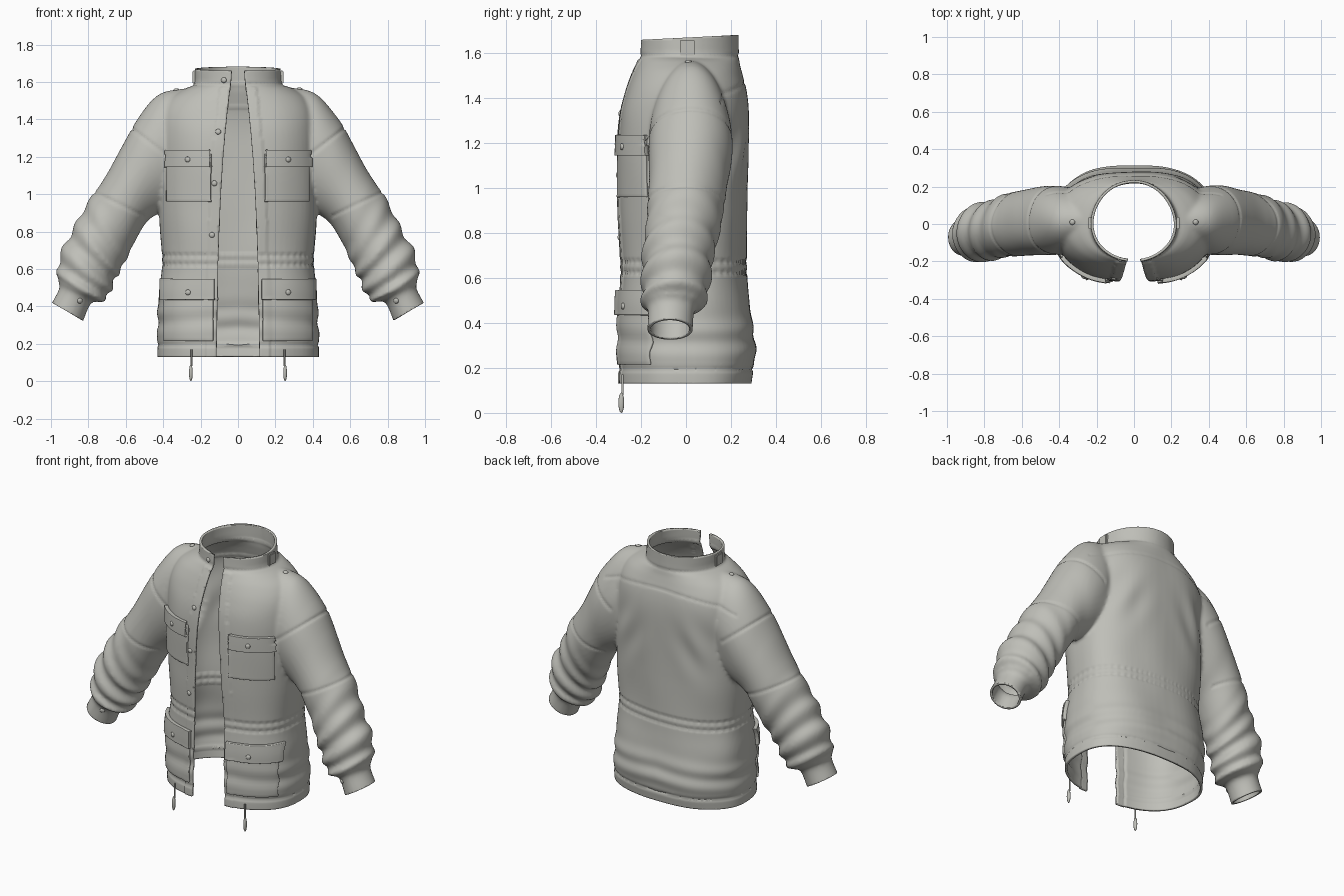
import bpy, bmesh, math
from mathutils import Vector, Matrix, noise
from mathutils.bvhtree import BVHTree

if "Cube" in bpy.data.objects:
    bpy.data.objects.remove(bpy.data.objects["Cube"])

GREY = (0.52, 0.52, 0.48, 1)
cloth = bpy.data.materials.new("warm grey cloth")
cloth.use_nodes = True
cloth.diffuse_color = GREY
cloth.node_tree.nodes["Principled BSDF"].inputs["Base Color"].default_value = GREY


def finish(bm, name, angle=40):
    mesh = bpy.data.meshes.new(name)
    bm.to_mesh(mesh)
    bm.free()
    obj = bpy.data.objects.new(name, mesh)
    bpy.context.collection.objects.link(obj)
    mesh.materials.append(cloth)
    bpy.ops.object.select_all(action='DESELECT')
    obj.select_set(True)
    bpy.context.view_layer.objects.active = obj
    bpy.ops.object.shade_smooth_by_angle(angle=math.radians(angle))
    return obj


def spline(keys, steps):
    """Smooth samples through key tuples."""
    out = []
    for i in range(len(keys) - 1):
        p = [keys[min(max(i + k, 0), len(keys) - 1)] for k in (-1, 0, 1, 2)]
        for s in range(steps):
            t = s / steps
            out.append([b + t / 2 * (c - a + t * (2*a - 5*b + 4*c - d + t * (3*(b - c) + d - a)))
                        for a, b, c, d in zip(*p)])
    return out + [list(keys[-1])]


def loft(bm, rings):
    rows = [[bm.verts.new(p) for p in ring] for ring in rings]
    n = len(rows[0])
    for r0, r1 in zip(rows, rows[1:]):
        for i in range(n):
            bm.faces.new((r0[i], r0[(i + 1) % n], r1[(i + 1) % n], r1[i]))
    bm.faces.new(rows[0])
    bm.faces.new(rows[-1])


def bump(d, width):
    return math.exp(-(d / width) ** 2)


def gap(z):
    """Half width of the front opening."""
    t = min(max((z - 0.13) / 1.5, 0), 1)
    return 0.115 - 0.02 * t - 0.06 * t ** 3


ANGLES = [i * math.tau / 64 for i in range(64)]

# Torso: height, half width, front depth, back depth, squareness
TORSO = [(0.05, .425, .29, .28, 2.5), (0.13, .43, .298, .288, 2.5), (0.3, .43, .298, .31, 2.5),
         (0.48, .425, .297, .285, 2.5), (0.65, .405, .29, .268, 2.5), (0.9, .42, .297, .272, 2.5),
         (1.15, .42, .305, .278, 2.5), (1.32, .42, .295, .28, 2.5), (1.43, .41, .268, .27, 2.4),
         (1.51, .37, .238, .25, 2.2), (1.56, .30, .214, .237, 2.1), (1.59, .24, .206, .235, 2),
         (1.64, .232, .202, .232, 2), (1.75, .228, .20, .23, 2)]
bm = bmesh.new()
rings = []
for z, a, front, back, e in spline(TORSO, 6):
    ring = []
    for t in ANGLES:
        c, s = math.cos(t), math.sin(t)
        x = a * math.copysign(abs(c) ** (2 / e), c)
        y = (back if s > 0 else front) * math.copysign(abs(s) ** (2 / e), s)
        ring.append((x, y, z))
    rings.append(ring)
loft(bm, rings)

# Sleeves: outer x, z, inner x, z, centre y, half depth
SLEEVE = [(.28, 1.57, .20, 1.02, .02, .15), (.42, 1.535, .32, .95, .02, .18),
          (.53, 1.41, .42, .90, .02, .185), (.63, 1.24, .49, .85, .01, .178),
          (.71, 1.10, .545, .765, 0, .172), (.79, .98, .585, .68, -.01, .165),
          (.85, .87, .62, .60, -.03, .16), (.91, .76, .65, .54, -.04, .155),
          (.96, .64, .68, .47, -.05, .15), (.965, .55, .72, .425, -.06, .14),
          (.955, .50, .785, .42, -.067, .105), (.995, .42, .83, .325, -.07, .1),
          (1.02, .36, .855, .265, -.07, .1)]
for side in (1, -1):
    rings = []
    for k, (ox, oz, ix, iz, cy, hy) in enumerate(spline(SLEEVE, 10)):
        t = k / 10
        mid, half = Vector(((ox + ix) / 2, cy, (oz + iz) / 2)), Vector(((ox - ix) / 2, 0, (oz - iz) / 2))
        ring = []
        for a in ANGLES:
            # Gathered folds grow toward the cuff
            amount = 0.07 * max(0, min(1, (t - 4) / 3)) * (t < 9.3)
            fold = 1 + amount * (math.sin(t * 5.2 + 0.8 * math.sin(a + 1)) - 0.3)
            p = mid + (half * math.cos(a) + Vector((0, hy * math.sin(a), 0))) * fold
            ring.append((p.x * side, p.y, p.z))
        rings.append(ring)
    loft(bm, rings)
bmesh.ops.recalc_face_normals(bm, faces=bm.faces)

# Fuse torso and sleeves into one garment
blank = finish(bm, "jacket_blank")
mod = blank.modifiers.new("fuse", 'REMESH')
mod.mode = 'VOXEL'
mod.voxel_size = 0.011
mod = blank.modifiers.new("soften", 'SMOOTH')
mod.iterations = 5
bpy.context.view_layer.update()
fused = blank.evaluated_get(bpy.context.evaluated_depsgraph_get())
bm = bmesh.new()
bm.from_mesh(fused.to_mesh())
fused.to_mesh_clear()
bpy.data.objects.remove(blank)
bm.normal_update()

# Seams, drawcord channel, placket and soft creases
moves = []
for v in bm.verts:
    x, y, z = abs(v.co.x), v.co.y, v.co.z
    d = 0.007 * noise.noise(Vector((v.co.x * 5, y * 5, z * 3.2)))
    if x < 0.47:
        pucker = 1 + 0.4 * math.sin(math.atan2(y, x) * 60)
        d -= 0.006 * pucker * (bump(z - 0.625, .009) + bump(z - 0.672, .009))
        d -= 0.007 * bump(z - 0.195, .008)
        d += 0.006 * math.sin(z * 50 + 4 * x) * bump(z - 0.32, .09)
        d -= 0.005 * bump(z - 1.588, .009)
        if y > 0.1:
            d += 0.008 * math.sin(28 * (x + 0.6 * z)) * bump(z - 1.15, .15) * bump(x - 0.25, .12)
            d -= 0.004 * bump(z - 1.47 + 0.4 * x * x, .008)
        if y < -0.1 and x < gap(z) + 0.055 and z < 1.57:
            d += 0.006
    if x > 0.38 and z > 1.0:
        d -= 0.006 * bump(0.61 * (x - .58) - 0.79 * (z - 1.36), .009)
    if x > 0.5:
        d -= 0.005 * bump(0.43 * (x - .75) - 0.9 * (z - 1.0), .009)
    moves.append((v, v.normal * d))
for v, d in moves:
    v.co += d


def trim(point, normal, keep):
    verts = [v for v in bm.verts if keep(v.co)]
    faces = list({f for v in verts for f in v.link_faces})
    edges = list({e for f in faces for e in f.edges})
    bmesh.ops.bisect_plane(bm, geom=verts + edges + faces, plane_co=point,
                           plane_no=normal, clear_outer=True)


# Open hem, neck, cuffs and front
trim((0, 0, 0.13), (0, 0, -1), lambda c: abs(c.x) < 0.55 and c.z < 0.3)
trim((0, 0, 1.67), (0, -0.05, 1), lambda c: c.z > 1.6)
for side in (1, -1):
    trim((0.912 * side, 0, 0.372), (0.5 * side, 0, -0.87), lambda c: c.x * side > 0.6)
opening = []
for f in bm.faces:
    c = f.calc_center_median()
    if c.y < 0 and abs(c.x) < gap(c.z):
        opening.append(f)
bmesh.ops.delete(bm, geom=opening, context='FACES')
for v in bm.verts:
    if v.is_boundary and v.co.y < 0 and abs(abs(v.co.x) - gap(v.co.z)) < 0.016:
        v.co.x = math.copysign(gap(v.co.z), v.co.x)
bmesh.ops.remove_doubles(bm, verts=bm.verts, dist=0.0005)
surface = BVHTree.FromBMesh(bm)
jacket = finish(bm, "jacket_shell", 50)
mod = jacket.modifiers.new("cloth_thickness", 'SOLIDIFY')
mod.thickness = 0.014
mod.offset = -1


def hit(x, z):
    p, n, _, _ = surface.ray_cast(Vector((x, -1, z)), Vector((0, 1, 0)))
    if p is None:
        p, n, _, _ = surface.find_nearest(Vector((x, -0.25, z)))
    return p, (n if n.y < 0 else -n)


# Pocket panels that follow the chest
def panel(name, x0, x1, z0, z1, lift):
    bm = bmesh.new()
    cols, rows = 20, 16
    grid = []
    for j in range(rows + 1):
        row = []
        for i in range(cols + 1):
            p, n = hit(x0 + (x1 - x0) * i / cols, z0 + (z1 - z0) * j / rows)
            row.append(bm.verts.new(p + n * lift))
        grid.append(row)
    for j in range(rows):
        for i in range(cols):
            bm.faces.new((grid[j][i], grid[j][i + 1], grid[j + 1][i + 1], grid[j + 1][i]))
    bmesh.ops.recalc_face_normals(bm, faces=bm.faces)
    bm.normal_update()
    if sum(f.normal.y for f in bm.faces) > 0:
        bmesh.ops.reverse_faces(bm, faces=bm.faces)
    for _ in range(2):
        bmesh.ops.smooth_vert(bm, verts=[v for v in bm.verts if not v.is_boundary], factor=0.5,
                              use_axis_x=True, use_axis_y=True, use_axis_z=True)
    obj = finish(bm, name)
    mod = obj.modifiers.new("thickness", 'SOLIDIFY')
    mod.thickness = lift + 0.004
    mod.offset = -1
    mod = obj.modifiers.new("soft_edge", 'BEVEL')
    mod.width = 0.004
    mod.segments = 2


# Domed press studs
def stud(name, p, n, lift=0.0, radius=0.015):
    bm = bmesh.new()
    bmesh.ops.create_uvsphere(bm, u_segments=16, v_segments=8, radius=radius)
    turn = n.to_track_quat('Z', 'Y').to_matrix().to_4x4()
    bm.transform(Matrix.Translation(p + n * lift) @ turn @ Matrix.Diagonal((1, 1, 0.55, 1)))
    finish(bm, name)


for side, label in ((1, "left"), (-1, "right")):
    for part, inner, outer, low, seam, top in (("chest", .135, .385, .96, 1.145, 1.235),
                                               ("lower", .125, .40, .215, .435, .545)):
        panel(f"{label}_{part}_pocket", side * (inner + .007), side * (outer - .008), low, top - .02, 0.010)
        panel(f"{label}_{part}_flap", side * inner, side * outer, seam, top, 0.022)
        stud(f"{label}_{part}_flap_stud", *hit(side * 0.26, seam + .04), 0.022)
    stud(f"{label}_cuff_stud", *hit(side * 0.845, 0.43))
    p, n, _, _ = surface.ray_cast(Vector((side * 0.33, 0.01, 2)), Vector((0, 0, -1)))
    stud(f"{label}_shoulder_stud", p, n)

    # Collar side loop
    bm = bmesh.new()
    bmesh.ops.create_cube(bm, size=1)
    bm.transform(Matrix.Translation((side * 0.234, 0.005, 1.625)) @ Matrix.Diagonal((0.016, 0.065, 0.07, 1)))
    bmesh.ops.bevel(bm, geom=bm.edges[:], offset=0.004, segments=2, affect='EDGES')
    finish(bm, f"{label}_collar_loop")

    # Hem drawcord with its toggle
    bm = bmesh.new()
    bmesh.ops.create_cone(bm, cap_ends=True, segments=10, radius1=0.005, radius2=0.005, depth=0.09,
                          matrix=Matrix.Translation((side * 0.248, -0.283, 0.125)))
    bmesh.ops.create_uvsphere(bm, u_segments=12, v_segments=10, radius=1,
                              matrix=Matrix.Translation((side * 0.252, -0.288, 0.045))
                              @ Matrix.Diagonal((0.010, 0.013, 0.045, 1)))
    finish(bm, f"{label}_hem_cord")

# Front closure studs
for i in range(6):
    z = 0.23 + 0.276 * i
    stud(f"front_stud_{i + 1}", *hit(-gap(z) - 0.038, z))
